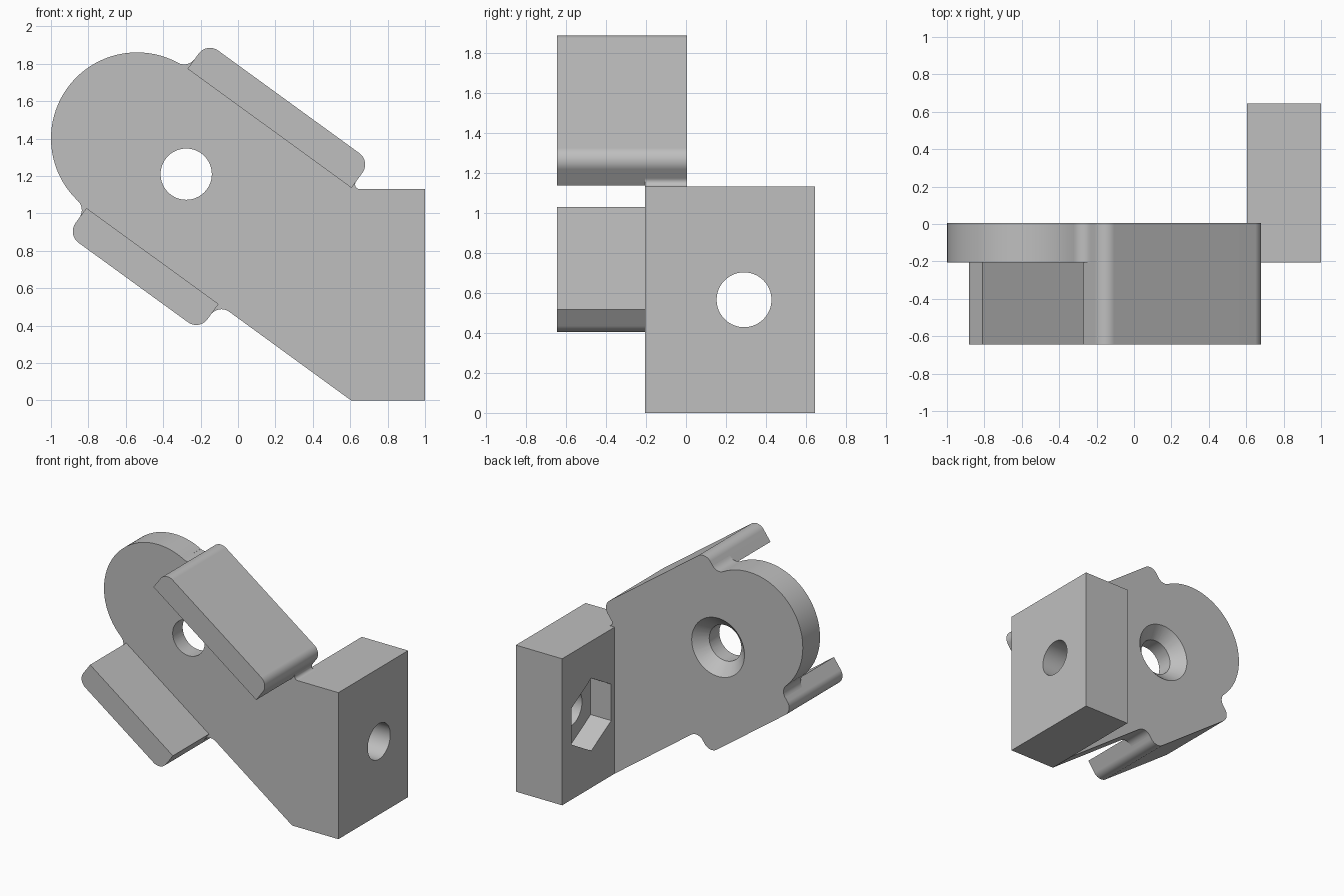
import bpy, bmesh
from math import sin, cos, radians, pi
from mathutils import Matrix

cube = bpy.data.objects.get("Cube")
if cube:
    bpy.data.objects.remove(cube, do_unlink=True)

TILT = radians(36)            # slope of the arm
PIVOT = (-0.277, 1.21)        # centre of the arm hole
FRONT, MID, BACK, REAR = -0.645, -0.205, 0.005, 0.645
HALF, OUTER = 0.46, 0.635     # arm half width, flange outer distance
END = -0.325                  # round end centre along the arm

grey = bpy.data.materials.new("matte_grey")
grey.use_nodes = True
grey.diffuse_color = (0.52, 0.52, 0.52, 1)
grey.node_tree.nodes["Principled BSDF"].inputs["Base Color"].default_value = (0.52, 0.52, 0.52, 1)


def arc(cx, cy, r, start, stop, steps=10):
    angles = [radians(start + (stop - start) * i / steps) for i in range(steps + 1)]
    return [(cx + r * cos(a), cy + r * sin(a)) for a in angles]


def tilted(points):
    """Turn arm coordinates (along, across) into x, z."""
    return [(PIVOT[0] + u * cos(TILT) + n * sin(TILT),
             PIVOT[1] - u * sin(TILT) + n * cos(TILT)) for u, n in points]


def finish(name, bm):
    bmesh.ops.recalc_face_normals(bm, faces=bm.faces)
    mesh = bpy.data.meshes.new(name)
    bm.to_mesh(mesh)
    bm.free()
    mesh.materials.append(grey)
    obj = bpy.data.objects.new(name, mesh)
    bpy.context.collection.objects.link(obj)
    return obj


def prism(name, outline, y0, y1):
    bm = bmesh.new()
    face = bm.faces.new([bm.verts.new((x, y0, z)) for x, z in outline])
    out = bmesh.ops.extrude_face_region(bm, geom=[face])
    moved = [g for g in out["geom"] if isinstance(g, bmesh.types.BMVert)]
    bmesh.ops.translate(bm, verts=moved, vec=(0, y1 - y0, 0))
    return finish(name, bm)


def cutter(sides, r1, r2, depth, matrix):
    bm = bmesh.new()
    bmesh.ops.create_cone(bm, cap_ends=True, segments=sides, radius1=r1,
                          radius2=r2, depth=depth, matrix=matrix)
    obj = finish("cutter", bm)
    obj.hide_render = True
    return obj


def activate(obj):
    bpy.ops.object.select_all(action='DESELECT')
    obj.select_set(True)
    bpy.context.view_layer.objects.active = obj


def cut(obj, tool):
    activate(obj)
    mod = obj.modifiers.new("cut", 'BOOLEAN')
    mod.operation, mod.solver, mod.object = 'DIFFERENCE', 'EXACT', tool
    bpy.ops.object.modifier_apply(modifier=mod.name)
    bpy.data.objects.remove(tool, do_unlink=True)


def flange(name, stop, side, r=0.075):
    outline = [(END, HALF), (stop, HALF)]
    outline += arc(stop - r, OUTER - r, r, 0, 90) + arc(END + r, OUTER - r, r, 90, 180)
    return prism(name, tilted([(u, side * n) for u, n in outline]), FRONT, BACK)


# Flanges on both sides of the arm
upper_flange = flange("upper_flange", 0.758, 1)
lower_flange = flange("lower_flange", 0.548, -1)

# Arm plate with round end and filleted corners
outline = tilted(
    arc(END, 0, HALF, 97.6, 262.4, 40)
    + arc(END - 0.07, -0.525, 0.07, 82.4, 0)
    + [(END, -HALF), (0.548, -HALF)]
    + arc(0.618, -0.53, 0.07, 180, 90))
outline += [(0.605, 0), (0.605, 1.13)] + arc(0.651, 1.155, 0.025, 270, 144)
outline += tilted([(0.758, HALF), (END, HALF)] + arc(END - 0.07, 0.525, 0.07, 360, 277.6))
arm_plate = prism("arm_plate", outline, MID, BACK)

# Arm hole with a countersink at the back
along_y = Matrix.Rotation(-pi / 2, 4, 'X')
at_pivot = lambda y: Matrix.Translation((PIVOT[0], y, PIVOT[1])) @ along_y
cut(arm_plate, cutter(64, 0.137, 0.137, 1, at_pivot(-0.1)))
cut(arm_plate, cutter(64, 0.127, 0.235, 0.108, at_pivot(BACK - 0.044)))

# Mounting block with bolt hole and hexagonal nut pocket
block = prism("mounting_block", [(0.605, 0), (1, 0), (1, 1.13), (0.605, 1.13)], MID, REAR)
along_x = Matrix.Rotation(pi / 2, 4, 'Y')
at_bolt = lambda x: Matrix.Translation((x, 0.29, 0.565)) @ along_x
cut(block, cutter(64, 0.137, 0.137, 1, at_bolt(0.8)))
probe = cutter(6, 0.28, 0.28, 0.35, Matrix.Identity(4))
# Turn the hexagon so that a corner points straight up
corner = max(probe.data.vertices, key=lambda v: v.co.x).co
turn = 0 if abs(corner.y) < 0.01 else pi / 6
probe.data.transform(at_bolt(0.605) @ Matrix.Rotation(turn, 4, 'Z'))
cut(block, probe)

# Smooth the round surfaces and keep the edges crisp
for part in (upper_flange, lower_flange, arm_plate, block):
    activate(part)
    bpy.ops.object.shade_smooth_by_angle(angle=radians(30))
    weighted = part.modifiers.new("weighted_normals", 'WEIGHTED_NORMAL')
    weighted.keep_sharp = True
